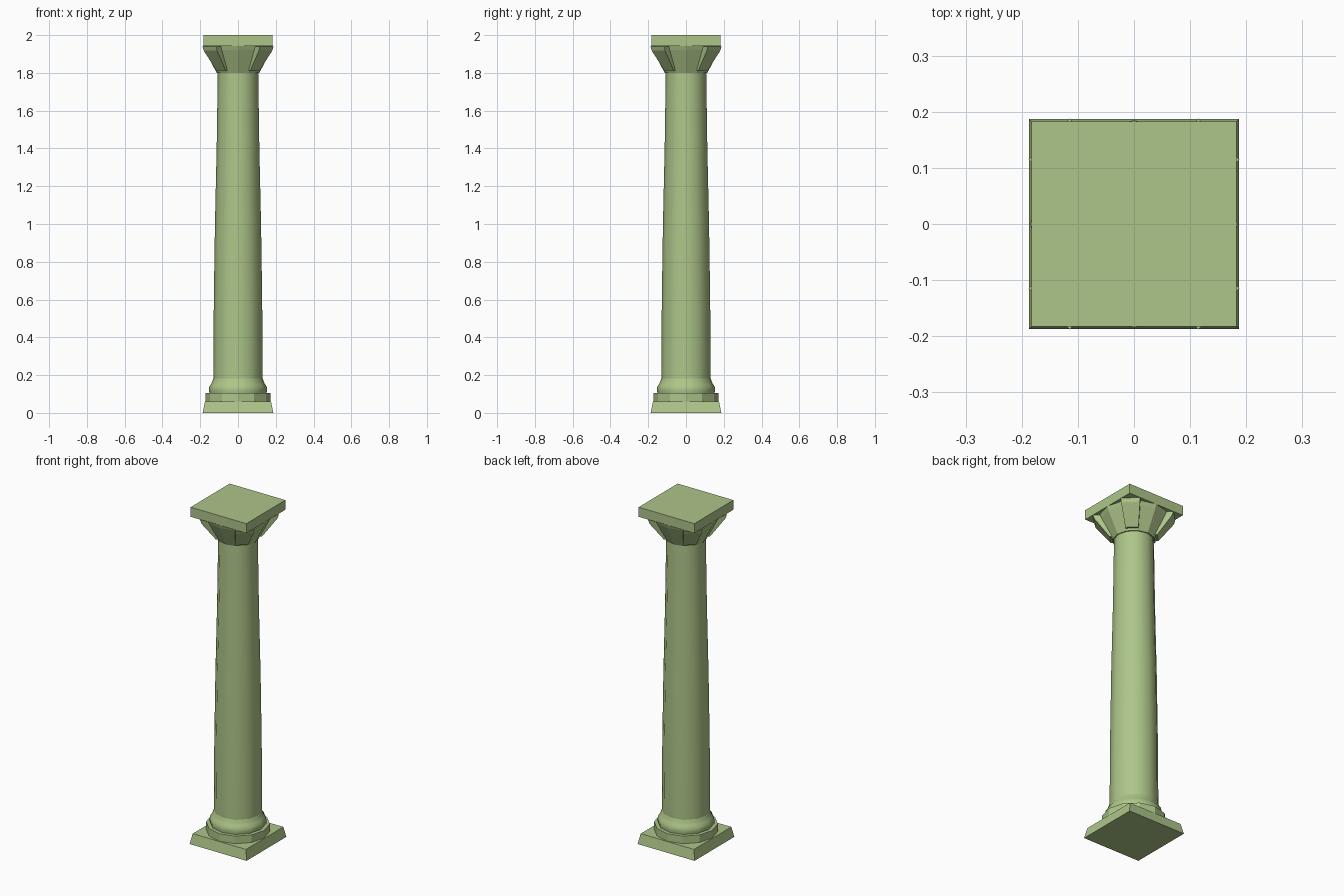
import bpy, bmesh, math
from mathutils import Matrix

if "Cube" in bpy.data.objects:
    bpy.data.objects.remove(bpy.data.objects["Cube"])

mat = bpy.data.materials.new("green_stone")
mat.diffuse_color = (0.42, 0.56, 0.25, 1)
mat.use_nodes = True
mat.node_tree.nodes["Principled BSDF"].inputs["Base Color"].default_value = mat.diffuse_color
SIDES = 12


def finish(name, bm, smooth=None):
    bmesh.ops.recalc_face_normals(bm, faces=bm.faces)
    me = bpy.data.meshes.new(name)
    bm.to_mesh(me)
    bm.free()
    ob = bpy.data.objects.new(name, me)
    bpy.context.collection.objects.link(ob)
    me.materials.append(mat)
    if smooth:
        bpy.ops.object.select_all(action='DESELECT')
        ob.select_set(True)
        bpy.context.view_layer.objects.active = ob
        bpy.ops.object.shade_smooth_by_angle(angle=math.radians(smooth))
    return ob


def loft(name, profile, sides=SIDES, offset=0.0, smooth=None):
    """Stack of regular polygon rings, (radius, z), closed by end caps."""
    bm = bmesh.new()
    rings = []
    for r, z in profile:
        rings.append([bm.verts.new((r * math.cos(offset + math.tau * i / sides),
                                    r * math.sin(offset + math.tau * i / sides), z))
                      for i in range(sides)])
    for a, b in zip(rings, rings[1:]):
        for i in range(sides):
            j = (i + 1) % sides
            bm.faces.new((a[i], a[j], b[j], b[i]))
    bm.faces.new(rings[0][::-1])
    bm.faces.new(rings[-1])
    return finish(name, bm, smooth)


def square_slab(name, half_bottom, half_top, z0, z1):
    k = math.sqrt(2)
    return loft(name, [(half_bottom * k, z0), (half_top * k, z1)], 4, math.pi / 4)


# Base: square plinth, twelve-sided disc, rounded moulding
square_slab("plinth", 0.187, 0.175, 0.0, 0.06)
loft("base_disc", [(0.172, 0.058), (0.172, 0.105)])
loft("base_moulding", [(0.150, 0.10), (0.154, 0.12), (0.152, 0.14),
                       (0.142, 0.153), (0.136, 0.168), (0.130, 0.185)], smooth=50)

# Tapering shaft
loft("shaft", [(0.131, 0.17), (0.128, 0.6), (0.122, 1.0), (0.113, 1.4), (0.107, 1.81)],
     smooth=40)

# Capital: flared bell
loft("capital_bell", [(0.113, 1.80), (0.175, 1.92), (0.185, 1.945)])

# Capital: four corner brackets, side profile (radius, half width, z)
bracket = [(0.09, 0.033, 1.812), (0.126, 0.035, 1.812), (0.207, 0.050, 1.918),
           (0.214, 0.052, 1.94), (0.12, 0.045, 1.94)]
for n in range(4):
    bm = bmesh.new()
    left = [bm.verts.new((r, -w, z)) for r, w, z in bracket]
    right = [bm.verts.new((r, w, z)) for r, w, z in bracket]
    bm.faces.new(left)
    bm.faces.new(right[::-1])
    for i in range(len(bracket)):
        j = (i + 1) % len(bracket)
        bm.faces.new((left[i], right[i], right[j], left[j]))
    bm.transform(Matrix.Rotation(math.pi / 4 + n * math.pi / 2, 4, 'Z'))
    finish(f"corner_bracket_{n + 1}", bm)

# Square top slab
square_slab("abacus", 0.183, 0.183, 1.943, 2.0)
